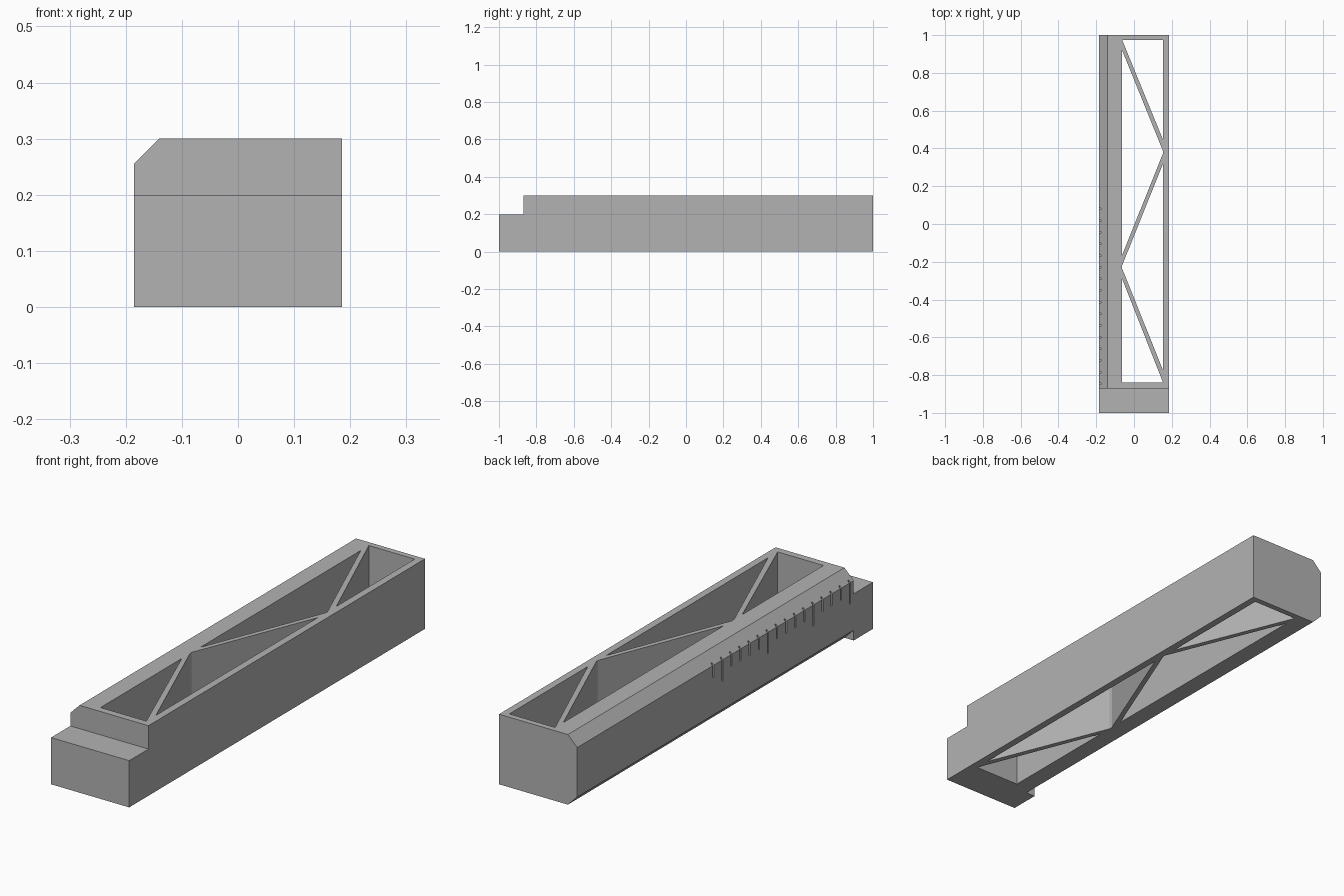
import bpy, bmesh
from mathutils import Vector

if "Cube" in bpy.data.objects:
    bpy.data.objects.remove(bpy.data.objects["Cube"], do_unlink=True)

grey = bpy.data.materials.new("plain grey")
grey.use_nodes = True
COLOUR = (0.45, 0.45, 0.45, 1)
grey.diffuse_color = COLOUR
grey.node_tree.nodes["Principled BSDF"].inputs["Base Color"].default_value = COLOUR


def prism(name, outline, direction):
    """Extrude a closed outline along a direction."""
    bm = bmesh.new()
    face = bm.faces.new([bm.verts.new(p) for p in outline])
    moved = bmesh.ops.extrude_face_region(bm, geom=[face])["geom"]
    bmesh.ops.translate(bm, vec=Vector(direction),
                        verts=[v for v in moved if isinstance(v, bmesh.types.BMVert)])
    bmesh.ops.recalc_face_normals(bm, faces=bm.faces)
    mesh = bpy.data.meshes.new(name)
    bm.to_mesh(mesh)
    bm.free()
    mesh.materials.append(grey)
    obj = bpy.data.objects.new(name, mesh)
    bpy.context.collection.objects.link(obj)
    return obj


def box(name, low, high):
    (x, y, z), (X, Y, Z) = low, high
    return prism(name, [(x, y, z), (X, y, z), (X, Y, z), (x, Y, z)], (0, 0, Z - z))


def combine(target, tool, operation):
    """Apply a boolean and discard the tool."""
    tool.hide_render = True
    mod = target.modifiers.new("combine", "BOOLEAN")
    mod.object, mod.operation, mod.solver = tool, operation, "EXACT"
    bpy.context.view_layer.objects.active = target
    bpy.ops.object.modifier_apply(modifier=mod.name)
    bpy.data.objects.remove(tool, do_unlink=True)


HALF, TOP, STEP, CUT = 0.185, 0.3, -0.87, 0.044

# Long body with both edges of the scale side chamfered
profile = [(-HALF + CUT, 0), (HALF, 0), (HALF, TOP), (-HALF + CUT, TOP),
           (-HALF, TOP - CUT), (-HALF, CUT)]
body = prism("truss_body", [(x, STEP, z) for x, z in profile], (0, 1 - STEP, 0))

# Lower square block at the front
combine(body, box("front_block", (-HALF, -1, 0), (HALF, STEP, 0.2)), "UNION")

# Triangular openings that leave three diagonal struts
L, R, BACK, FRONT = -0.063, 0.154, 0.975, -0.84
openings = [
    [(L, BACK), (R, BACK), (R, 0.445)],
    [(L, 0.92), (R, 0.385), (R, 0.375), (L, -0.165)],
    [(R, 0.32), (L, -0.22), (L, -0.235), (R, -0.775)],
    [(L, -0.29), (R, FRONT), (L, FRONT)],
]
for outline in openings:
    combine(body, prism("opening", [(x, y, -0.1) for x, y in outline], (0, 0, 0.5)),
            "DIFFERENCE")

# Engraved scale marks, longer at every fifth place
for i in range(16):
    y = 0.08 - i * 0.0617
    bottom = 0.165 if i in (1, 6, 11, 15) else 0.205
    combine(body, box("scale_mark", (-HALF - 0.02, y - 0.004, bottom),
                      (-HALF + 0.009, y + 0.004, TOP)), "DIFFERENCE")
